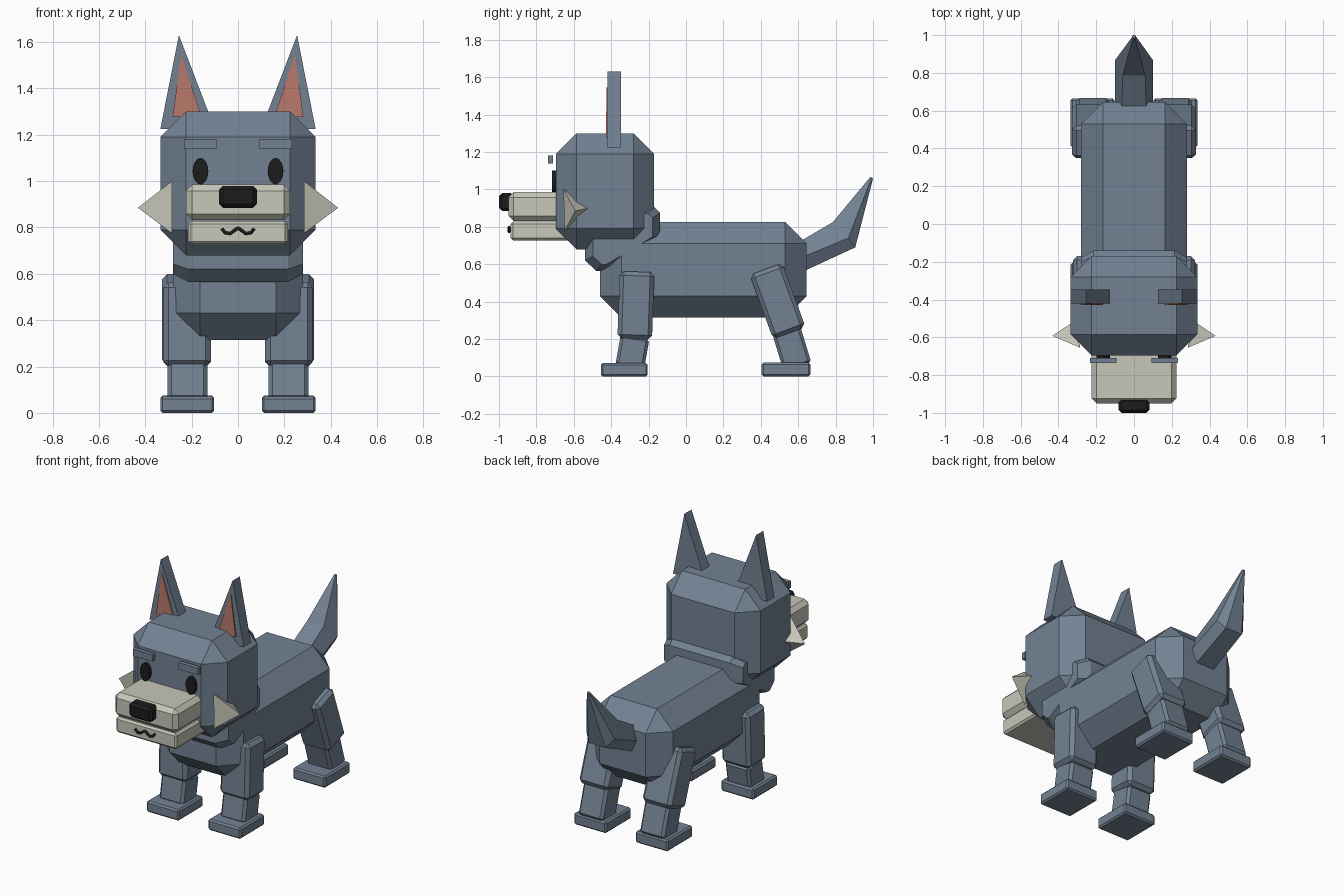
import bpy, bmesh, math
from mathutils import Matrix

if "Cube" in bpy.data.objects:
    bpy.data.objects.remove(bpy.data.objects["Cube"])


def material(name, rgb):
    m = bpy.data.materials.new(name)
    m.diffuse_color = (*rgb, 1)
    m.use_nodes = True
    m.node_tree.nodes["Principled BSDF"].inputs["Base Color"].default_value = m.diffuse_color
    return m


FUR = material("blue grey fur", (0.17, 0.222, 0.29))
CREAM = material("cream fur", (0.57, 0.57, 0.49))
PINK = material("inner ear pink", (0.48, 0.19, 0.145))
BLACK = material("black", (0.012, 0.012, 0.012))


def finish(name, bm, mat, bevel=0):
    bmesh.ops.recalc_face_normals(bm, faces=bm.faces)
    me = bpy.data.meshes.new(name)
    bm.to_mesh(me)
    bm.free()
    me.materials.append(mat)
    ob = bpy.data.objects.new(name, me)
    bpy.context.collection.objects.link(ob)
    if bevel:
        mod = ob.modifiers.new("chamfer", "BEVEL")
        mod.width = bevel
        mod.segments = 1
        mod.limit_method = "ANGLE"
        mod.angle_limit = math.radians(20)
    return ob


def box(name, x, y, z, mat, bevel=0):
    """Chamfered box from (min, max) ranges."""
    bm = bmesh.new()
    bmesh.ops.create_cube(bm, size=1)
    for v in bm.verts:
        v.co = [sum(r) / 2 + c * (r[1] - r[0]) for r, c in zip((x, y, z), v.co)]
    return finish(name, bm, mat, bevel)


def tilted_box(name, centre, size, degrees, mat, bevel):
    """Chamfered box tilted about the x axis."""
    bm = bmesh.new()
    bmesh.ops.create_cube(bm, size=1)
    m = (Matrix.Translation(centre) @ Matrix.Rotation(math.radians(degrees), 4, "X")
         @ Matrix.Diagonal((*size, 1)))
    bmesh.ops.transform(bm, matrix=m, verts=bm.verts)
    return finish(name, bm, mat, bevel)


def loft(name, rings, mat, bevel=0):
    """Closed solid through rings of equal point count."""
    bm = bmesh.new()
    rows = [[bm.verts.new(p) for p in r] for r in rings]
    n = len(rows[0])
    for a, b in zip(rows, rows[1:]):
        for i in range(n):
            bm.faces.new((a[i], a[(i + 1) % n], b[(i + 1) % n], b[i]))
    bm.faces.new(rows[0])
    bm.faces.new(rows[-1])
    return finish(name, bm, mat, bevel)


def span(s, a, b):
    return tuple(sorted((s * a, s * b)))


# Body and head
box("body", (-0.28, 0.28), (-0.46, 0.645), (0.315, 0.825), FUR, 0.115)
box("head", (-0.335, 0.335), (-0.695, -0.17), (0.68, 1.30), FUR, 0.11)

# Neck, slanted between head and chest
neck = [(-0.54, 0.75), (-0.54, 0.62), (-0.48, 0.565), (-0.45, 0.565),
        (-0.14, 0.75), (-0.14, 0.875), (-0.17, 0.905), (-0.25, 0.905)]
rings = []
for x, k in ((-0.28, 0.8), (-0.215, 1), (0.215, 1), (0.28, 0.8)):
    rings.append([(x, -0.33 + (y + 0.33) * k, 0.735 + (z - 0.735) * k) for y, z in neck])
loft("neck", rings, FUR)

# Muzzle, jaw and nose
box("muzzle", (-0.225, 0.225), (-0.95, -0.62), (0.832, 0.985), CREAM, 0.027)
box("jaw", (-0.215, 0.215), (-0.937, -0.62), (0.728, 0.828), CREAM, 0.012)
box("nose", (-0.081, 0.081), (-1.0, -0.92), (0.885, 0.98), BLACK, 0.016)

# Mouth line
cu = bpy.data.curves.new("mouth", "CURVE")
cu.dimensions = "3D"
cu.bevel_depth = 0.008
cu.bevel_resolution = 1
cu.use_fill_caps = True
path = [(-0.07, 0.795), (-0.055, 0.777), (-0.033, 0.774), (-0.012, 0.79), (0, 0.797)]
path += [(-x, z) for x, z in reversed(path[:-1])]
sp = cu.splines.new("POLY")
sp.points.add(len(path) - 1)
for p, (x, z) in zip(sp.points, path):
    p.co = (x, -0.946, z, 1)
cu.materials.append(BLACK)
bpy.context.collection.objects.link(bpy.data.objects.new("mouth", cu))

# Tail: hexagonal base section, bent upward to a point
def tail_ring(top, mid, low, w_mid, w_end):
    return [(-w_end, *top), (w_end, *top), (w_mid, *mid),
            (w_end, *low), (-w_end, *low), (-w_mid, *mid)]


loft("tail", [
    tail_ring((0.58, 0.705), (0.58, 0.62), (0.58, 0.54), 0.10, 0.065),
    tail_ring((0.785, 0.825), (0.868, 0.74), (0.905, 0.69), 0.10, 0.06),
    tail_ring((0.985, 1.066), (0.993, 1.063), (1.0, 1.058), 0.008, 0.005)], FUR)

for s, side in ((-1, "left"), (1, "right")):
    # Ear with coloured inner panel
    ear = [(0.335, 1.225), (0.10, 1.225), (0.255, 1.63)]
    loft(side + "_ear", [[(s * x, y, z) for x, z in ear] for y in (-0.42, -0.347)], FUR)
    inner = [(0.282, 1.277, 0.009), (0.157, 1.277, 0.009), (0.245, 1.545, 0.004)]
    loft(side + "_inner_ear",
         [[(s * x, -0.419, z) for x, z, d in inner],
          [(s * x, -0.42 - d, z) for x, z, d in inner]], PINK)

    # Pointed cheek tuft
    bm = bmesh.new()
    pts = [bm.verts.new((s * x, y, z)) for x, y, z in
           ((0.285, -0.655, 1.0), (0.285, -0.65, 0.775), (0.432, -0.592, 0.885), (0.325, -0.52, 0.9))]
    for f in ((0, 1, 2), (0, 2, 3), (1, 3, 2), (0, 3, 1)):
        bm.faces.new([pts[i] for i in f])
    finish(side + "_cheek_tuft", bm, CREAM)

    # Oval eye and eyebrow
    oval = [(0.034 * math.cos(i * math.pi / 8), 0.057 * math.sin(i * math.pi / 8))
            for i in range(16)]
    loft(side + "_eye", [[(s * 0.162 + x, y, 1.043 + z) for x, z in oval]
                         for y in (-0.716, -0.69)], BLACK)
    box(side + "_eyebrow", span(s, 0.093, 0.232), (-0.737, -0.71), (1.138, 1.182), FUR)

    # Front leg
    tilted_box(side + "_front_upper_leg", (s * 0.22, -0.268, 0.38), (0.205, 0.185, 0.36), -2, FUR, 0.022)
    tilted_box(side + "_front_lower_leg", (s * 0.218, -0.287, 0.13), (0.172, 0.155, 0.17), -10, FUR, 0.016)
    box(side + "_front_paw", span(s, 0.103, 0.335), (-0.455, -0.205), (0, 0.071), FUR, 0.01)

    # Back leg
    tilted_box(side + "_back_upper_leg", (s * 0.225, 0.49, 0.403), (0.205, 0.185, 0.365), 20, FUR, 0.022)
    tilted_box(side + "_back_lower_leg", (s * 0.218, 0.566, 0.15), (0.172, 0.155, 0.21), 17, FUR, 0.016)
    box(side + "_back_paw", span(s, 0.103, 0.335), (0.405, 0.665), (0, 0.074), FUR, 0.01)
